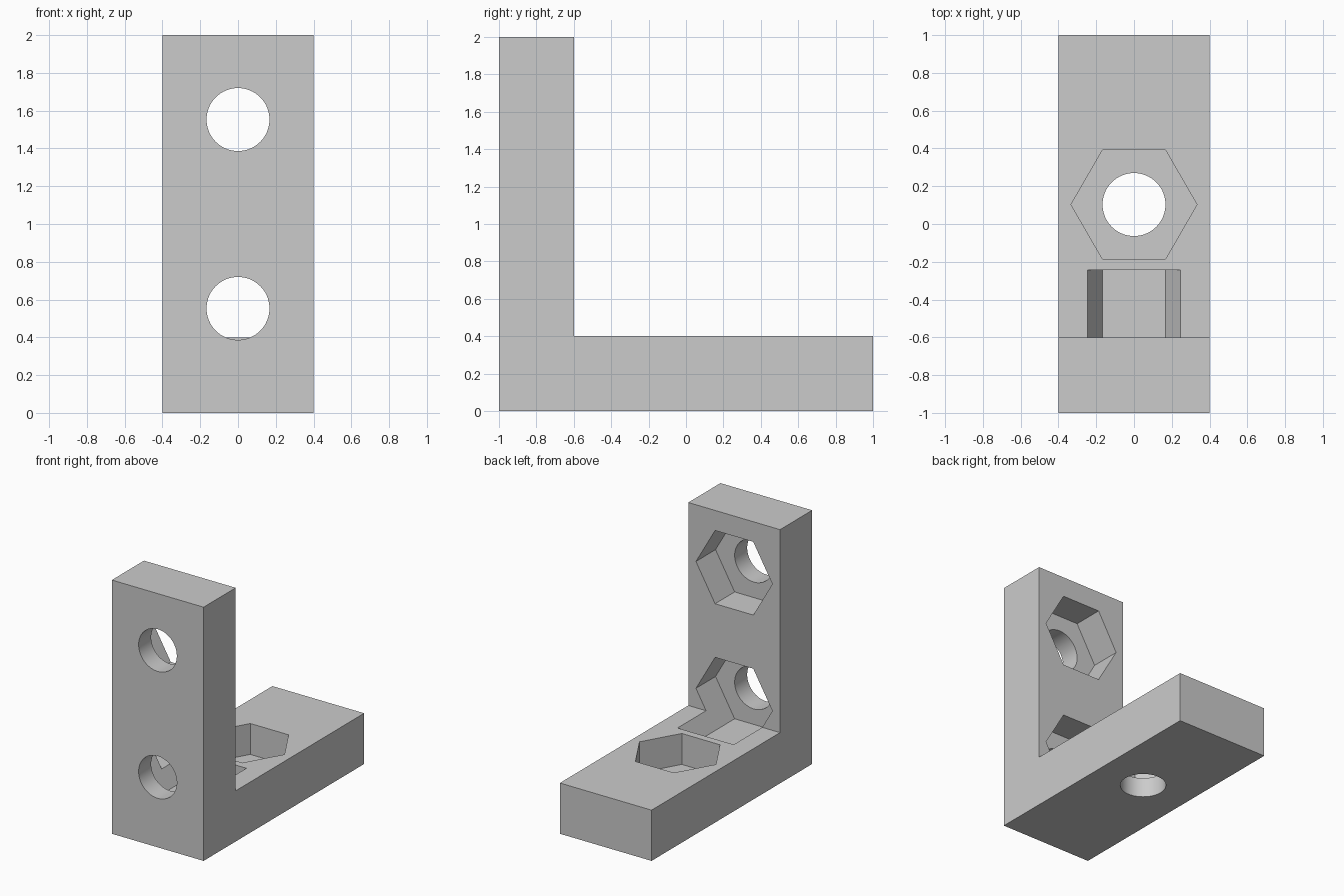
import bpy
import math
from mathutils import Vector

cube = bpy.data.objects.get("Cube")
if cube:
    bpy.data.objects.remove(cube, do_unlink=True)

# Single plain grey
grey = bpy.data.materials.new("plain_grey")
grey.use_nodes = True
colour = (0.6, 0.6, 0.6, 1)
grey.diffuse_color = colour
grey.node_tree.nodes["Principled BSDF"].inputs["Base Color"].default_value = colour

WIDTH, LENGTH, THICK = 0.8, 2.0, 0.4
HOLE_R, HEX_R = 1 / 6, 1 / 3
FLOOR, POCKET_LEN = 0.156, 0.6   # material left under the nut, pocket length

# L-shaped side profile pushed out across the width
profile = [(-1, 0), (1, 0), (1, THICK), (-1 + THICK, THICK), (-1 + THICK, LENGTH), (-1, LENGTH)]
n = len(profile)
verts = [(x, y, z) for x in (-WIDTH / 2, WIDTH / 2) for y, z in profile]
faces = [tuple(reversed(range(n))), tuple(range(n, 2 * n))]
faces += [(i, (i + 1) % n, n + (i + 1) % n, n + i) for i in range(n)]
mesh = bpy.data.meshes.new("angle_bracket")
mesh.from_pydata(verts, [], faces)
mesh.materials.append(grey)
bracket = bpy.data.objects.new("angle_bracket", mesh)
bpy.context.collection.objects.link(bracket)


def cut(name, sides, radius, base, axis, start, end):
    """Subtract a prism running from start to end along axis."""
    axis = Vector(axis)
    bpy.ops.mesh.primitive_cylinder_add(
        vertices=sides, radius=radius, depth=end - start,
        location=Vector(base) + axis * (start + end) / 2,
        rotation=(-math.pi / 2 if axis.y else 0, 0, 0))
    cutter = bpy.context.object
    cutter.name = name
    # Hexagon points lie along x
    if sides == 6:
        for v in cutter.data.vertices:
            v.co.x, v.co.y = v.co.y, -v.co.x
    cutter.data.materials.append(grey)
    bpy.context.view_layer.update()
    mod = bracket.modifiers.new(name, "BOOLEAN")
    mod.operation = "DIFFERENCE"
    mod.solver = "EXACT"
    mod.object = cutter
    bpy.context.view_layer.objects.active = bracket
    bpy.ops.object.modifier_apply(modifier=name)
    bpy.data.objects.remove(cutter, do_unlink=True)


# Bolt holes with hexagonal nut pockets: two in the upright, one in the foot
fixings = [("lower", (0, -1, 0.553), (0, 1, 0)),
           ("upper", (0, -1, 1.553), (0, 1, 0)),
           ("foot", (0, 0.103, 0), (0, 0, 1))]
for name, base, axis in fixings:
    cut(name + "_nut_pocket", 6, HEX_R, base, axis, FLOOR, FLOOR + POCKET_LEN)
    cut(name + "_bolt_hole", 64, HOLE_R, base, axis, -0.1, FLOOR + 0.1)

bpy.ops.object.select_all(action="DESELECT")
bracket.select_set(True)
bpy.context.view_layer.objects.active = bracket
bpy.ops.object.shade_smooth_by_angle(angle=math.radians(30))
